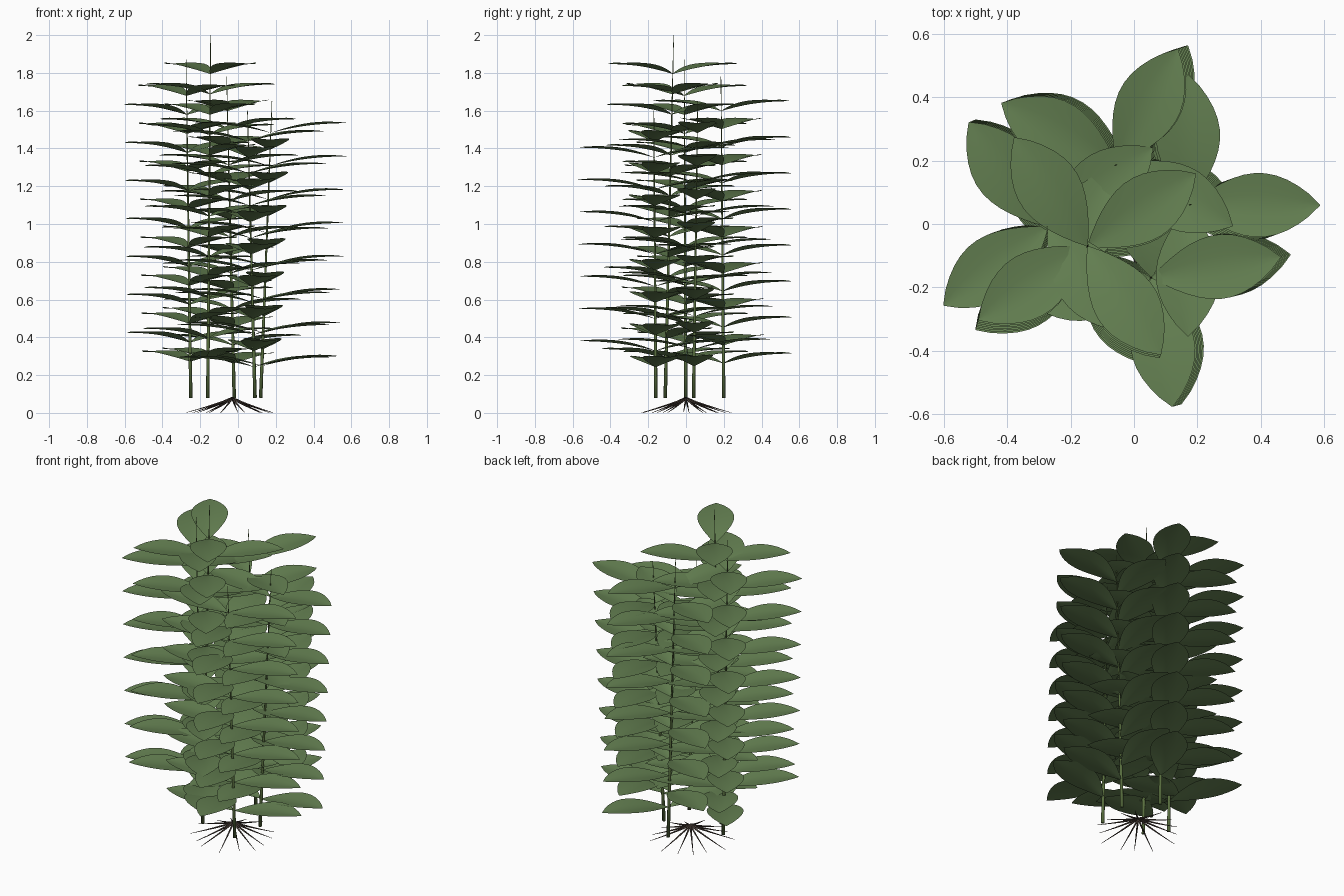
import bpy, bmesh, random
from math import sin, cos, radians, pi
from mathutils import Vector

if "Cube" in bpy.data.objects:
    bpy.data.objects.remove(bpy.data.objects["Cube"])

random.seed(4)
BASE_Z, TIERS = 0.08, 15
# base xy, top xyz, direction of the topmost leaf pair in degrees
STEMS = [
    ((-0.16, -0.11), (-0.145, -0.065, 2.00), 124),
    ((-0.25, 0.00), (-0.275, -0.01, 1.87), 127),
    ((-0.02, 0.20), (-0.06, 0.185, 1.78), 62),
    ((0.12, 0.04), (0.18, 0.062, 1.65), 0),
    ((0.09, -0.16), (0.05, -0.17, 1.60), 9),
]


def material(name, color):
    m = bpy.data.materials.new(name)
    m.diffuse_color = (*color, 1)
    m.use_nodes = True
    m.node_tree.nodes["Principled BSDF"].inputs["Base Color"].default_value = m.diffuse_color
    return m


leaf_green = material("leaf_green", (0.13, 0.22, 0.085))
stem_green = material("stem_green", (0.10, 0.16, 0.05))
root_brown = material("root_brown", (0.07, 0.05, 0.04))


def finish(bm, name, mat):
    me = bpy.data.meshes.new(name)
    bm.to_mesh(me)
    bm.free()
    me.shade_smooth()
    me.materials.append(mat)
    ob = bpy.data.objects.new(name, me)
    bpy.context.collection.objects.link(ob)
    return ob


def tube(bm, points, radii, sides=8):
    """Tapered tube with capped ends along a path."""
    rings = []
    for i, p in enumerate(points):
        d = points[min(i + 1, len(points) - 1)] - points[max(i - 1, 0)]
        q = d.to_track_quat('Z', 'Y')
        rings.append([bm.verts.new(p + q @ Vector((radii[i] * cos(2 * pi * k / sides),
                                                   radii[i] * sin(2 * pi * k / sides), 0)))
                      for k in range(sides)])
    for a, b in zip(rings, rings[1:]):
        for k in range(sides):
            n = (k + 1) % sides
            bm.faces.new((a[k], a[n], b[n], b[k]))
    bm.faces.new(rings[0][::-1])
    bm.faces.new(rings[-1])


def leaf(bm, origin, angle, length, rows=12, cols=6):
    """Arched, pointed blade, slightly folded up along its midrib."""
    fwd = Vector((cos(angle), sin(angle), 0))
    side = Vector((-sin(angle), cos(angle), 0))
    grid = []
    for i in range(rows + 1):
        t = i / rows
        w = 0.10 * max(sin(pi * t ** 1.1), 0) ** 0.85 + 0.0015
        rise = 0.052 * (1 - (1 - t) ** 2.2)
        row = []
        for j in range(cols + 1):
            s = 2 * j / cols - 1
            row.append(bm.verts.new(origin + fwd * (t * length) + side * (s * w)
                                    + Vector((0, 0, rise + 0.13 * w * abs(s) ** 1.3))))
        grid.append(row)
    for a, b in zip(grid, grid[1:]):
        for j in range(cols):
            bm.faces.new((a[j], b[j], b[j + 1], a[j + 1]))


# Stems, each with crossed pairs of opposite leaves
for n, (b, top, deg) in enumerate(STEMS, 1):
    base, top = Vector((*b, BASE_Z)), Vector(top)
    bm = bmesh.new()
    steps = 8
    tube(bm, [base.lerp(top, i / steps) for i in range(steps + 1)],
         [0.010 - 0.0085 * i / steps for i in range(steps + 1)])
    finish(bm, f"stem_{n}", stem_green)

    bm = bmesh.new()
    for k in range(TIERS):
        node = base.lerp(top, 0.107 + 0.786 * k / (TIERS - 1))
        for half in (0, 180):
            leaf(bm, node, radians(deg + 90 * (k % 2) + half), 0.413)
    finish(bm, f"leaves_{n}", leaf_green)

# Roots fanning out from the crown to the ground
bm = bmesh.new()
crown = Vector((-0.03, 0, BASE_Z))
count = 14
for k in range(count):
    a = 2 * pi * k / count + random.uniform(-0.12, 0.12)
    r = random.uniform(0.21, 0.25)
    pts = [crown + Vector((cos(a) * r * t, sin(a) * r * t, -(BASE_Z - 0.001) * t ** 0.85))
           for t in (0, 0.2, 0.45, 0.7, 1)]
    tube(bm, pts, [0.006, 0.005, 0.004, 0.0025, 0.001], 6)
finish(bm, "roots", root_brown)
